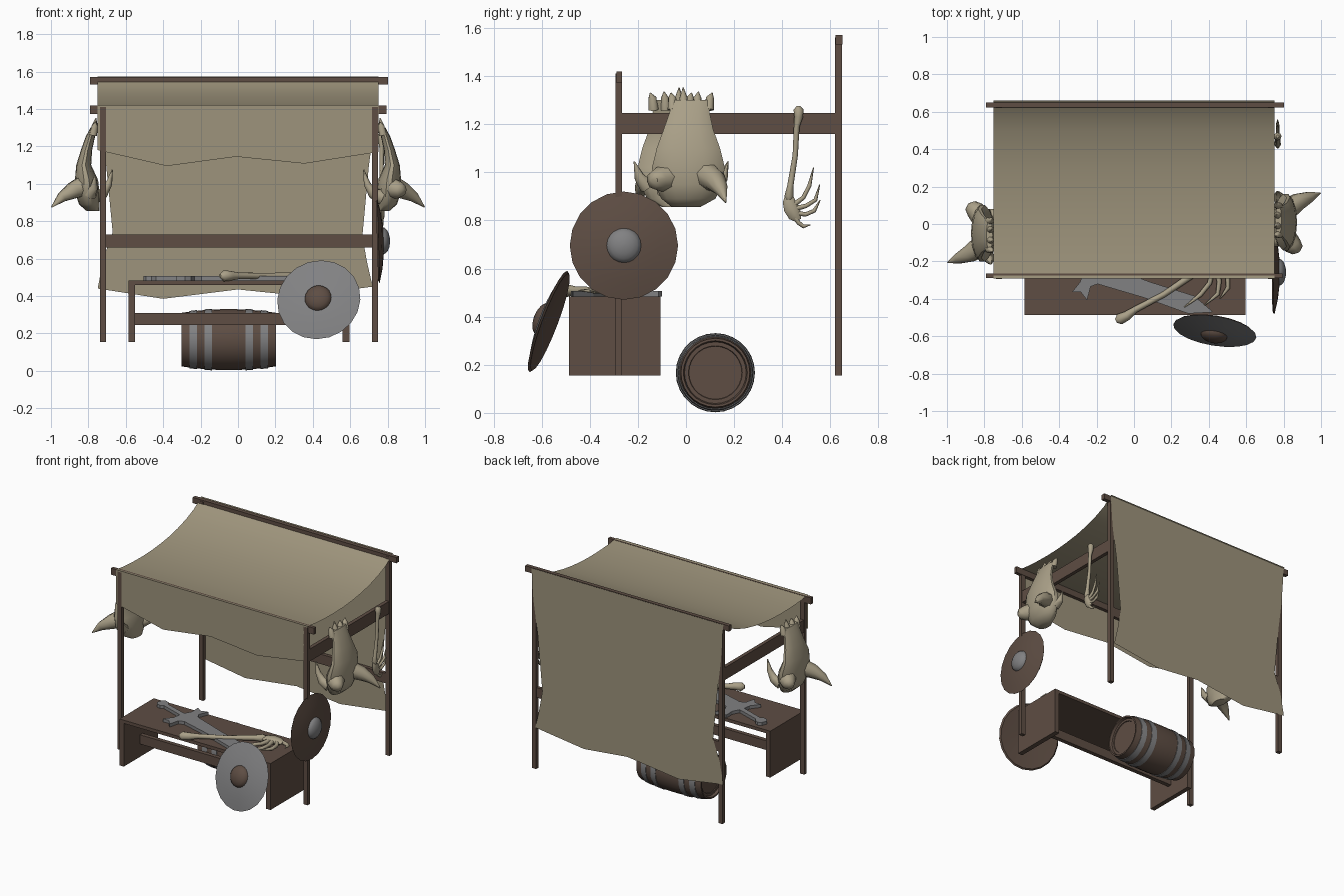
import bpy, bmesh, math
from mathutils import Vector, Matrix

if "Cube" in bpy.data.objects:
    bpy.data.objects.remove(bpy.data.objects["Cube"])

def material(name, rgb):
    m = bpy.data.materials.new(name)
    m.diffuse_color = (*rgb, 1)
    m.use_nodes = True
    m.node_tree.nodes["Principled BSDF"].inputs["Base Color"].default_value = m.diffuse_color
    return m

WOOD = material("dark wood", (0.112, 0.075, 0.057))
CLOTH = material("canvas", (0.34, 0.295, 0.2))
BONE = material("bone", (0.4, 0.35, 0.245))
STEEL = material("grey steel", (0.22, 0.22, 0.225))

def finish(name, bm, mats, smooth=None, recalc=True):
    if recalc:
        bmesh.ops.recalc_face_normals(bm, faces=bm.faces)
    me = bpy.data.meshes.new(name)
    bm.to_mesh(me)
    bm.free()
    for m in mats:
        me.materials.append(m)
    ob = bpy.data.objects.new(name, me)
    bpy.context.collection.objects.link(ob)
    if smooth:
        bpy.ops.object.select_all(action='DESELECT')
        ob.select_set(True)
        bpy.context.view_layer.objects.active = ob
        bpy.ops.object.shade_smooth_by_angle(angle=math.radians(smooth))
    return ob

def box(name, x0, x1, y0, y1, z0, z1, mat=WOOD):
    bm = bmesh.new()
    bmesh.ops.create_cube(bm, size=1)
    for v in bm.verts:
        v.co = Vector(((x0 + x1) / 2 + v.co.x * (x1 - x0),
                       (y0 + y1) / 2 + v.co.y * (y1 - y0),
                       (z0 + z1) / 2 + v.co.z * (z1 - z0)))
    return finish(name, bm, [mat])

def skin(bm, rings, closed=True, cap=True):
    """Bridge rings of points with quads; return faces per gap."""
    vs = [[bm.verts.new(p) for p in r] for r in rings]
    n, bands = len(rings[0]), []
    for a, b in zip(vs, vs[1:]):
        bands.append([bm.faces.new((a[i], a[(i + 1) % n], b[(i + 1) % n], b[i]))
                      for i in range(n if closed else n - 1)])
    if cap:
        bm.faces.new(vs[0])
        bm.faces.new(vs[-1])
    return bands

def lathe(name, profile, seg, bands_mat, mats, mtx, smooth=35):
    """Profile of (radius, height) turned about local z."""
    bm = bmesh.new()
    rings = [[mtx @ Vector((r * math.cos(t), r * math.sin(t), h))
              for t in (2 * math.pi * i / seg for i in range(seg))] for r, h in profile]
    for k, band in enumerate(skin(bm, rings)):
        for f in band:
            f.material_index = bands_mat(k)
    return finish(name, bm, mats, smooth)

def tube(bm, pts, radii, ref, seg=8, flat=1.0):
    pts = [Vector(p) for p in pts]
    rings = []
    for i, p in enumerate(pts):
        t = (pts[min(i + 1, len(pts) - 1)] - pts[max(i - 1, 0)]).normalized()
        v = t.cross(ref).normalized()
        u = v.cross(t)
        rings.append([p + radii[i] * (u * math.cos(a) * flat + v * math.sin(a))
                      for a in (2 * math.pi * k / seg for k in range(seg))])
    skin(bm, rings)

# --- frame: posts, poles and beams ---
for side, x in (("left", -0.722), ("right", 0.733)):
    box(side + "_front_post", x - .016, x + .016, -.293, -.267, .155, 1.41)
    box(side + "_back_post", x - .016, x + .016, .62, .648, .155, 1.56)
    box(side + "_side_beam", x - .013, x + .013, -.28, .63, 1.16, 1.247)
box("front_pole", -.79, .795, -.289, -.265, 1.372, 1.418)
box("back_pole", -.79, .802, .622, .65, 1.53, 1.57)
box("back_beam", -.71, .72, .622, .646, .66, .73)

# --- cloth: sagging canopy with front flap, and back sheet ---
bm = bmesh.new()
prof = [(-.291, 1.42), (-.2, 1.408), (-.1, 1.402), (0, 1.4), (.1, 1.403), (.2, 1.412),
        (.3, 1.426), (.4, 1.448), (.5, 1.48), (.58, 1.515), (.63, 1.55), (.66, 1.573)]
skin(bm, [[(-.75, y, z), (.75, y, z)] for y, z in prof], closed=False, cap=False)
finish("canopy", bm, [CLOTH], 40)
bm = bmesh.new()
hem = [(-.75, 1.18), (-.38, 1.095), (-.01, 1.145), (.355, 1.108), (.75, 1.17)]
skin(bm, [[(x, -.293, 1.42), (x, -.293, z)] for x, z in hem], closed=False, cap=False)
finish("front_flap", bm, [CLOTH])
bm = bmesh.new()
sheet = [(-.75, 1.57), (-.73, 1.3), (-.705, 1.1), (-.67, .74), (-.72, .6), (-.75, .44), (-.4, .385),
         (0, .435), (.34, .4), (.72, .45), (.69, .58), (.665, .72), (.7, 1.1), (.735, 1.35), (.75, 1.57)]
bm.faces.new([bm.verts.new((x, .654, z)) for x, z in sheet])
finish("back_sheet", bm, [CLOTH])

# --- bench ---
box("bench_top", -.585, .595, -.487, -.105, .46, .483)
box("bench_left_leg", -.585, -.552, -.487, -.105, .155, .465)
box("bench_right_leg", .56, .595, -.487, -.105, .155, .465)
box("bench_stretcher", -.56, .57, -.305, -.275, .245, .31)

# --- barrel lying on its side, with four hoops ---
def bulge(h):
    return .163 - .02 * (h / .253) ** 2
half = [(.04, 0), (.09, 0), (.09, .004), (.13, .004), (.13, 0), (.17, 0), (.17, .004), (.21, .004), (.21, 0), (.253, 0)]
side = [(bulge(h) + e, h) for h, e in half]
end = [(.133, .253), (.128, .235), (.112, .235), (.11, .23), (.002, .23)]
right = side + end
profile = [(r, -h) for r, h in reversed(right)] + right
n = len(right)
def hoop(k):
    j = k - n if k >= n else n - 2 - k
    return 1 if j in (1, 2, 3, 5, 6, 7) else 0
lathe("barrel", profile, 28, hoop, [WOOD, STEEL],
      Matrix.Translation((-.05, .122, .167)) @ Matrix.Rotation(math.pi / 2, 4, 'Y'))

# --- round shields with bosses ---
def shield(name, pos, normal, front, back, boss, seg=20):
    mtx = Matrix.Translation(pos) @ Vector(normal).to_track_quat('Z', 'Y').to_matrix().to_4x4()
    p = [(.002, .012), (.215, -.008), (.225, 0), (.15, .017), (.075, .026)]
    lathe(name + "_disc", p + [(.002, .03)], seg, lambda k: 0 if k > 1 else 1, [front, back], mtx)
    dome = [(.073 * math.cos(a), .022 + .04 * math.sin(a)) for a in (0, .35, .7, 1.05, 1.35, 1.55)]
    lathe(name + "_boss", dome, seg, lambda k: 0, [boss], mtx, 60)

shield("hanging_shield", (.751, -.258, .695), (1, 0, .03), WOOD, WOOD, STEEL)
shield("leaning_shield", (.432, -.572, .38), (-.15, -.925, .35), STEEL, WOOD, WOOD)

# --- broad sword on the bench ---
outline = [(0, .02), (.02, .038), (.05, .035), (.07, .017), (.24, .018), (.25, .07), (.225, .14),
           (.27, .125), (.315, .155), (.31, .08), (.34, .055), (.6, .045), (.85, .05), (.97, .002)]
start, d = Vector((-.5, -.16)), Vector((.92, -.31)).normalized()
w = Vector((-d.y, d.x))
bm = bmesh.new()
loop = [start + d * a + w * b for a, b in outline] + [start + d * a - w * b for a, b in reversed(outline)]
skin(bm, [[(p.x, p.y, z) for p in loop] for z in (.484, .506)])
finish("sword", bm, [STEEL])

# --- bony arms: a = along the forearm, b = curl direction ---
def arm(name, origin, a, b, s):
    o, a, b = Vector(origin), Vector(a).normalized(), Vector(b).normalized()
    ref = a.cross(b)
    bm = bmesh.new()
    def bone(pts, radii, flat=1):
        tube(bm, [o + s * (a * p + b * q) for p, q in pts], [s * r for r in radii], ref, 8, flat)
    bone([(-.005, 0), (.01, 0), (.04, 0), (.08, -.008), (.2, -.014), (.33, -.035), (.37, -.04), (.385, -.04)],
         [.008, .021, .018, .012, .011, .013, .019, .012])
    bone([(.36, -.04), (.39, -.04), (.42, -.03), (.45, -.015), (.47, 0)], [.014, .026, .032, .028, .012], .5)
    for f in ([(.405, -.02), (.375, .02), (.325, .045), (.25, .062)],
              [(.42, -.01), (.41, .03), (.385, .07), (.32, .088)],
              [(.44, -.01), (.445, .03), (.43, .065), (.385, .09)],
              [(.45, -.02), (.48, 0), (.495, .02), (.488, .05)]):
        bone(f, [.011, .009, .0085, .002])
    finish(name, bm, [BONE], 50)

arm("hanging_bone_arm", (.768, .468, 1.27), (0, 0, -1), (0, 1, 0), 1)
arm("bench_bone_arm", (-.09, -.515, .508), (.9, .42, 0), (.42, -.9, 0), 1.42)

# --- horned skulls hung nose-up on both sides (one turned half round) ---
rings = [(.855, .775, .035, 0, .06), (.89, .795, .055, .01, .115), (.95, .805, .065, .01, .145),
         (1.02, .81, .062, .01, .155), (1.1, .825, .04, .01, .135), (1.18, .81, .03, .01, .105),
         (1.25, .79, .025, .015, .085), (1.3, .772, .017, .02, .085)]
horns = [([(.82, .08, .99), (.88, .12, .965), (.94, .145, .93), (.997, .165, .875)], [.06, .048, .03, .003]),
         ([(.81, -.07, .98), (.85, -.115, .97), (.875, -.14, .965), (.88, -.15, .963)], [.06, .05, .035, .01]),
         ([(.77, -.08, .93), (.72, -.09, .95), (.69, -.09, 1.0), (.672, -.09, 1.075)], [.045, .03, .018, .003]),
         ([(.79, .12, .95), (.77, .155, .98), (.765, .175, 1.045)], [.04, .022, .003])]
horns += [([(.775, y, 1.26), (.765, y * 1.05, 1.31), (.76, y * 1.15, z)], [.022, .017, .002])
          for y, z in ((-.055, 1.33), (-.01, 1.352), (.045, 1.335), (.095, 1.33))]
for name, s, dy in (("right_skull", 1, 0), ("left_skull", -1, -.04)):
    bm = bmesh.new()
    skin(bm, [[(cx + rx * math.cos(t), cy + ry * math.sin(t), z)
               for t in (math.tau * i / 14 for i in range(14))] for z, cx, rx, cy, ry in rings])
    for pts, radii in horns:
        tube(bm, pts, radii, Vector((.2, 1, .3)) if len(pts) == 3 else Vector((.3, -.5, 1)))
    for v in bm.verts:
        v.co = Vector((v.co.x * s, v.co.y * s + dy, v.co.z))
    finish(name, bm, [BONE], 45)
